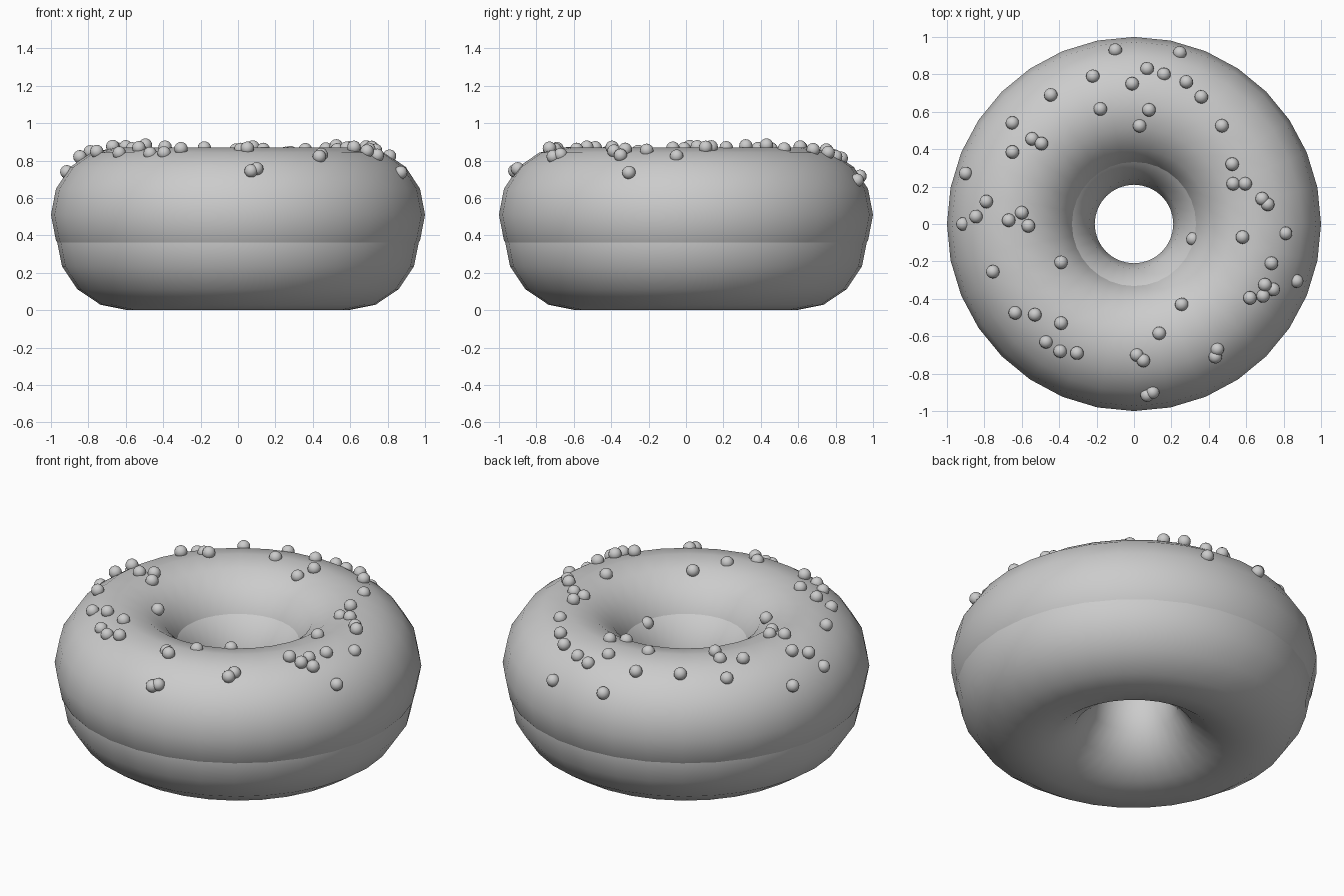
import bpy
import math
import random

if "Cube" in bpy.data.objects:
    bpy.data.objects.remove(bpy.data.objects["Cube"])

random.seed(4)


def smooth(obj):
    for p in obj.data.polygons:
        p.use_smooth = True


def ring(name, major, minor, height, z):
    """Torus whose tube is squashed to the given half height."""
    bpy.ops.mesh.primitive_torus_add(major_radius=major, minor_radius=minor,
                                     major_segments=32, minor_segments=16)
    obj = bpy.context.object
    obj.name = name
    for v in obj.data.vertices:
        v.co.z = v.co.z * height / minor + z
    smooth(obj)
    return obj


# Dough ring and the wider icing ring overlapping its top
ring("dough", 0.59, 0.38, 0.38, 0.38)
ICE_R, ICE_W, ICE_H, ICE_Z = 0.65, 0.35, 0.36, 0.51
ring("icing", ICE_R, ICE_W, ICE_H, ICE_Z)

# Sprinkle positions seen from the top
spots = [
    (-.10, .93), (.245, .915), (-.22, .79), (.07, .83), (.16, .80), (-.01, .75),
    (.28, .76), (.36, .68), (-.445, .69), (-.18, .615), (.08, .61), (.03, .525),
    (.47, .525), (-.65, .54), (-.545, .455), (-.495, .43), (-.65, .385), (-.90, .27),
    (.525, .32), (.53, .215), (.595, .215), (.685, .135), (.715, .105), (-.79, .12),
    (-.845, .04), (-.915, 0), (-.67, .02), (-.60, .06), (-.565, -.01), (.315, -.08),
    (.58, -.07), (.81, -.05), (-.39, -.205), (-.755, -.255), (.735, -.21), (.87, -.305),
    (.70, -.325), (.745, -.35), (.62, -.395), (.69, -.385), (.255, -.43), (-.635, -.475),
    (-.53, -.485), (-.39, -.53), (-.47, -.63), (-.395, -.68), (-.305, -.69), (.135, -.585),
    (.015, -.70), (.05, -.73), (.445, -.67), (.435, -.71), (.07, -.915), (.10, -.90),
]

# Small balls resting half sunk in the icing
bpy.ops.mesh.primitive_uv_sphere_add(segments=16, ring_count=8, radius=0.036)
ball = bpy.context.object
smooth(ball)
for i, (x, y) in enumerate(spots):
    obj = ball if i == 0 else bpy.data.objects.new("sprinkle", ball.data)
    if i:
        bpy.context.collection.objects.link(obj)
    obj.name = f"sprinkle_{i + 1}"
    t = max(-1, min(1, (math.hypot(x, y) - ICE_R) / ICE_W))
    z = ICE_Z + ICE_H * math.sqrt(1 - t * t)
    obj.location = (x, y, z + random.uniform(-0.008, 0.014))
